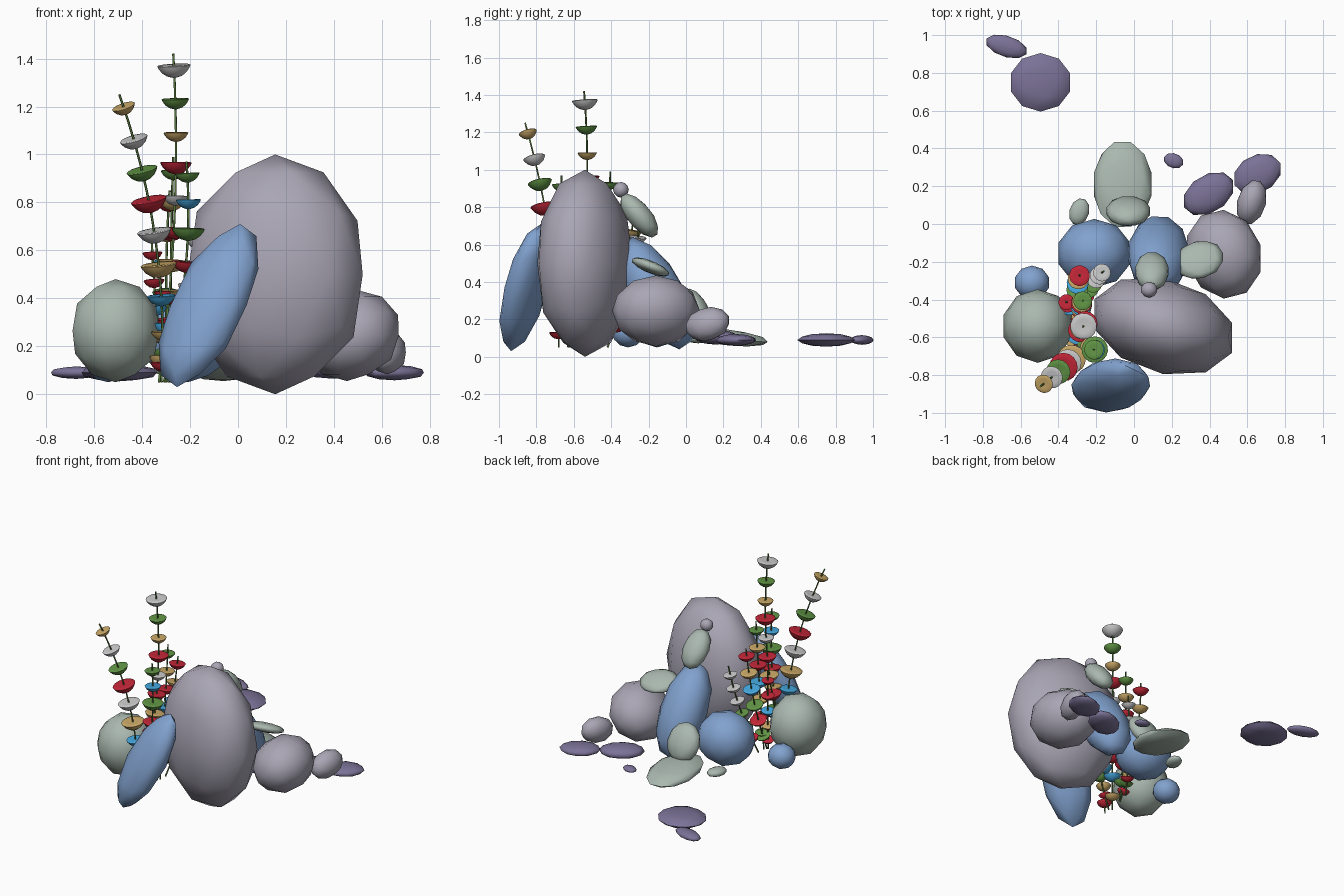
import bpy, bmesh, math
from mathutils import Vector

if "Cube" in bpy.data.objects:
    bpy.data.objects.remove(bpy.data.objects["Cube"])

PALETTE = {
    "stone": (0.40, 0.38, 0.46), "sage": (0.40, 0.48, 0.43), "blue": (0.22, 0.36, 0.62),
    "violet": (0.20, 0.17, 0.31), "stem": (0.10, 0.19, 0.05), "red": (0.55, 0.02, 0.04),
    "green": (0.12, 0.30, 0.06), "tan": (0.60, 0.40, 0.14), "white": (0.56, 0.56, 0.56),
    "sky": (0.06, 0.40, 0.75),
}
MATS = {}
for key, rgb in PALETTE.items():
    MATS[key] = bpy.data.materials.new(key)
    MATS[key].diffuse_color = (*rgb, 1)


def finish(name, bm, colour):
    mesh = bpy.data.meshes.new(name)
    bm.to_mesh(mesh)
    bm.free()
    obj = bpy.data.objects.new(name, mesh)
    bpy.context.collection.objects.link(obj)
    mesh.materials.append(MATS[colour])
    return obj


def smooth(obj, angle):
    bpy.ops.object.select_all(action='DESELECT')
    obj.select_set(True)
    bpy.context.view_layer.objects.active = obj
    bpy.ops.object.shade_smooth_by_angle(angle=math.radians(angle))


def rock(name, colour, centre, half, xy=0, xz=0, yz=0):
    """Low-poly ellipsoid with given half extents; xy, xz, yz set how it leans."""
    bm = bmesh.new()
    bmesh.ops.create_icosphere(bm, subdivisions=2, radius=1)
    # lean: shear the unit sphere, keeping each axis extent at 1
    x_in_z = math.sqrt(1 - xz * xz)
    k = (xy - xz * yz) / x_in_z
    m = math.sqrt(max(0.01, 1 - yz * yz - k * k))
    for v in bm.verts:
        x, y, z = v.co
        v.co = (xz * z + x_in_z * x, yz * z + k * x + m * y, z)
    for i in range(3):
        top = max(v.co[i] for v in bm.verts)
        for v in bm.verts:
            v.co[i] = v.co[i] / top * half[i] + centre[i]
    smooth(finish(name, bm, colour), 60)


# boulders and pebbles
rock("main_boulder", "stone", (0.155, -0.54, 0.50), (0.365, 0.255, 0.50), xy=-0.25)
rock("right_boulder", "stone", (0.475, -0.16, 0.245), (0.195, 0.235, 0.19), xy=-0.1, xz=0.1)
rock("right_stone", "stone", (0.623, 0.115, 0.175), (0.077, 0.115, 0.092), xy=0.25, yz=0.15)
rock("top_pebble", "stone", (0.08, -0.348, 0.893), (0.042, 0.042, 0.042))

rock("left_sage_boulder", "sage", (-0.51, -0.54, 0.265), (0.18, 0.195, 0.215))
rock("back_sage_slab", "sage", (-0.06, 0.21, 0.105), (0.152, 0.225, 0.05), yz=-0.5)
rock("back_sage_stone", "sage", (-0.03, 0.068, 0.24), (0.115, 0.078, 0.125), yz=-0.6)
rock("back_sage_pebble", "sage", (-0.29, 0.065, 0.10), (0.052, 0.07, 0.028), xy=0.2)
rock("right_sage_slab", "sage", (0.345, -0.19, 0.48), (0.125, 0.10, 0.052), xy=0.15, yz=-0.72)
rock("upper_sage_stone", "sage", (0.095, -0.25, 0.755), (0.087, 0.10, 0.118), yz=-0.65)

rock("front_blue_slab", "blue", (-0.123, -0.855, 0.37), (0.208, 0.143, 0.34), xy=0.1, xz=0.62, yz=0.56)
rock("back_blue_boulder", "blue", (-0.21, -0.155, 0.235), (0.19, 0.182, 0.185))
rock("tall_blue_stone", "blue", (0.13, -0.16, 0.34), (0.158, 0.20, 0.30), xz=-0.1, yz=-0.6)
rock("left_blue_stone", "blue", (-0.54, -0.31, 0.135), (0.09, 0.09, 0.085))

rock("far_violet_slab", "violet", (-0.495, 0.75, 0.09), (0.157, 0.155, 0.036))
rock("far_violet_pebble", "violet", (-0.675, 0.94, 0.09), (0.105, 0.062, 0.026), xy=-0.4)
rock("small_violet_pebble", "violet", (0.21, 0.335, 0.09), (0.05, 0.04, 0.018), xy=-0.2)
rock("inner_violet_slab", "violet", (0.395, 0.16, 0.105), (0.13, 0.112, 0.04), xy=0.35)
rock("outer_violet_slab", "violet", (0.653, 0.265, 0.09), (0.122, 0.105, 0.032), xy=0.25)

# cup profile: radius and height, from the underside to the dished top
CUP = [(0.10, -0.72), (0.45, -0.62), (0.75, -0.40), (0.93, -0.15), (1.0, 0.0),
       (0.93, 0.05), (0.55, 0.04), (0.10, 0.0)]
SIDES = 16


def cup(name, colour, centre, axis, radius):
    bm = bmesh.new()
    rings = [[bm.verts.new((r * math.cos(a), r * math.sin(a), z))
              for a in (i * math.tau / SIDES for i in range(SIDES))] for r, z in CUP]
    for low, high in zip(rings, rings[1:]):
        for i in range(SIDES):
            j = (i + 1) % SIDES
            bm.faces.new((low[i], low[j], high[j], high[i]))
    bm.faces.new(rings[0][::-1])
    bm.faces.new(rings[-1])
    obj = finish(name, bm, colour)
    obj.scale = (radius,) * 3
    obj.location = centre
    obj.rotation_euler = axis.to_track_quat('Z', 'Y').to_euler()
    smooth(obj, 40)


def stalk(name, base, mid, tip, cups):
    """Bent stem through three points, threaded with cups (colour, height, radius)."""
    base, tip = Vector(base), Vector(tip)
    mid = Vector((*mid, (base.z + tip.z) / 2))
    ctrl = 2 * mid - (base + tip) / 2

    def point(t):
        return base * (1 - t) ** 2 + ctrl * 2 * t * (1 - t) + tip * t * t

    curve = bpy.data.curves.new(name, 'CURVE')
    curve.dimensions = '3D'
    curve.bevel_depth = 0.005
    curve.bevel_resolution = 1
    curve.use_fill_caps = True
    line = curve.splines.new('POLY')
    line.points.add(12)
    for i, p in enumerate(line.points):
        p.co = (*point(i / 12), 1)
    curve.materials.append(MATS["stem"])
    bpy.context.collection.objects.link(bpy.data.objects.new(name + "_stem", curve))
    for n, (colour, z, radius) in enumerate(cups):
        t = (z - base.z) / (tip.z - base.z)
        cup(f"{name}_cup_{n + 1}", colour, point(t), point(t + 0.02) - point(t - 0.02), radius)


def row(colours, top, step, r_top, r_mid):
    """Evenly spaced cups going down, swelling to r_mid and shrinking at the base."""
    names = colours.split()
    return [(c, top - i * step,
             r_top + (r_mid - r_top) * math.sin(math.pi * (i + 1) / (len(names) + 1)))
            for i, c in enumerate(names)]


# stalks of cups
stalk("tall_stalk", (-0.33, -0.62, 0.05), (-0.265, -0.535), (-0.27, -0.545, 1.42),
      [("white", 1.37, 0.07), ("green", 1.23, 0.058), ("tan", 1.09, 0.052), ("red", 0.965, 0.066)]
      + row("white red tan red sky tan", 0.825, 0.135, 0.045, 0.064))
stalk("left_stalk", (-0.32, -0.68, 0.05), (-0.345, -0.73), (-0.495, -0.86, 1.25),
      [("tan", 1.20, 0.05), ("white", 1.065, 0.06), ("green", 0.935, 0.066), ("red", 0.81, 0.076),
       ("white", 0.68, 0.072), ("tan", 0.54, 0.076), ("sky", 0.41, 0.06), ("tan", 0.26, 0.05),
       ("red", 0.13, 0.05)])
stalk("front_stalk", (-0.31, -0.63, 0.05), (-0.22, -0.66), (-0.215, -0.665, 0.97),
      [("green", 0.92, 0.052), ("sky", 0.81, 0.053), ("green", 0.69, 0.07), ("red", 0.55, 0.06),
       ("tan", 0.42, 0.055), ("green", 0.29, 0.05), ("red", 0.16, 0.04)])
stalk("back_stalk", (-0.29, -0.50, 0.05), (-0.30, -0.34), (-0.285, -0.27, 0.85),
      row("red tan sky green red green", 0.80, 0.125, 0.052, 0.058))
stalk("short_back_stalk", (-0.28, -0.42, 0.05), (-0.215, -0.31), (-0.16, -0.25, 0.70),
      row("white white white green green red", 0.64, 0.095, 0.045, 0.05))
stalk("middle_stalk", (-0.28, -0.48, 0.05), (-0.28, -0.43), (-0.27, -0.405, 0.99),
      row("green tan red sky tan red green", 0.93, 0.125, 0.045, 0.058))
stalk("short_left_stalk", (-0.30, -0.50, 0.05), (-0.34, -0.44), (-0.36, -0.41, 0.66),
      row("red red sky tan red", 0.59, 0.115, 0.04, 0.045))

for m in bpy.data.materials:
    if m.users and not m.is_grease_pencil:
        m.use_nodes = True
        m.node_tree.nodes["Principled BSDF"].inputs["Base Color"].default_value = m.diffuse_color
